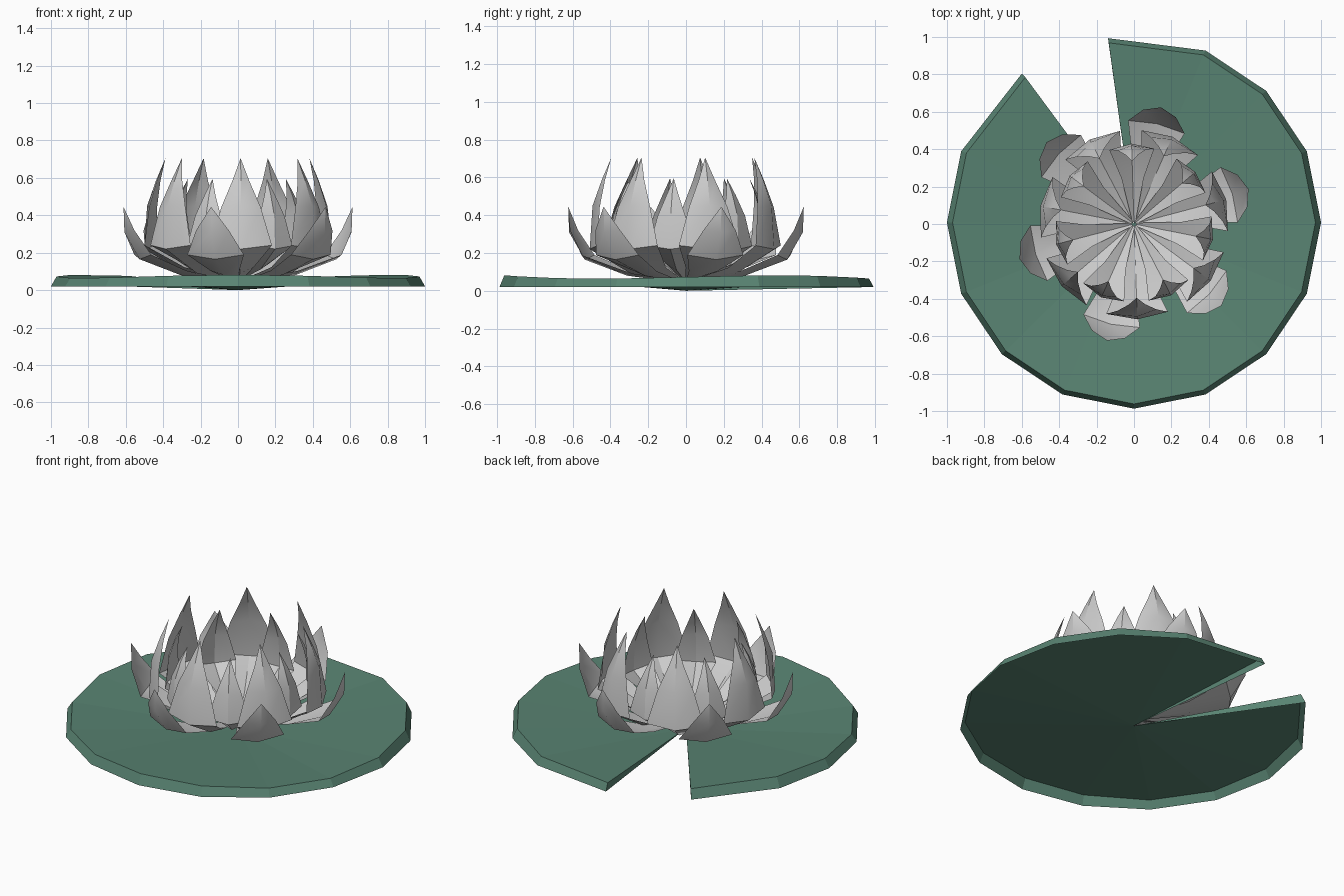
import bpy, bmesh, math
from mathutils import Vector

if "Cube" in bpy.data.objects:
    bpy.data.objects.remove(bpy.data.objects["Cube"])

green = bpy.data.materials.new("leaf_green")
green.diffuse_color = (0.10, 0.23, 0.17, 1)
green.use_nodes = True
green.node_tree.nodes["Principled BSDF"].inputs["Base Color"].default_value = green.diffuse_color


def finish(bm, name, mat=None, smooth=True):
    me = bpy.data.meshes.new(name)
    bm.to_mesh(me)
    bm.free()
    ob = bpy.data.objects.new(name, me)
    bpy.context.collection.objects.link(ob)
    if mat:
        me.materials.append(mat)
    if smooth:
        bpy.context.view_layer.objects.active = ob
        ob.select_set(True)
        bpy.ops.object.shade_smooth_by_angle(angle=math.radians(30))
        ob.select_set(False)
    return ob


# Lily pad: shallow sixteen-sided dish with a notch and a skirt, open underneath
bm = bmesh.new()
angles = [126.8] + [157.5 + 22.5 * i for i in range(13)] + [458.0]
centre = bm.verts.new((0, 0, 0))
top, bot = [], []
for i, a in enumerate(angles):
    t = math.radians(a)
    c, s = math.cos(t), math.sin(t)
    z = 0.073 + 0.009 * math.sin(3 * t)
    top.append(bm.verts.new((0.97 * c, 0.97 * s + 0.008, z)))
    bot.append(bm.verts.new((c, 0.995 * s + 0.008, 0.02)))
for i in range(len(angles) - 1):
    bm.faces.new((centre, top[i], top[i + 1]))
    bm.faces.new((top[i], bot[i], bot[i + 1], top[i + 1]))
bm.faces.new((centre, bot[0], top[0]))
bm.faces.new((centre, top[-1], bot[-1]))
finish(bm, "lily_pad", green, smooth=False)


def petal_ring(name, count, start, stations, tip):
    """Each station is radius, height, half width and inward lift of the edges."""
    bm = bmesh.new()
    for k in range(count):
        t = math.radians(start + 360 * k / count)
        out = Vector((math.cos(t), math.sin(t), 0))
        side = Vector((-out.y, out.x, 0))
        up = Vector((0, 0, 1))
        rows = []
        path = [s[:2] for s in stations] + [tip]
        for i, (r, z, w, lift) in enumerate(stations):
            a, b = path[max(i - 1, 0)], path[i + 1]
            d = Vector((b[0] - a[0], b[1] - a[1])).normalized()
            inward = (-d.y * out + d.x * up) * lift
            mid = out * r + up * z
            rows.append([bm.verts.new(p) for p in
                         (mid - side * w + inward, mid, mid + side * w + inward)])
        end = bm.verts.new(out * tip[0] + up * tip[1])
        for p, q in zip(rows, rows[1:]):
            for j in (0, 1):
                bm.faces.new((p[j], q[j], q[j + 1], p[j + 1]))
        for j in (0, 1):
            bm.faces.new((rows[-1][j], end, rows[-1][j + 1]))
    return finish(bm, name)


# Three rings of folded petals
petal_ring("outer_petals", 6, 17,
           [(0.01, 0.04, 0.008, 0), (0.32, 0.08, 0.08, 0.025),
            (0.55, 0.165, 0.155, 0.03), (0.635, 0.31, 0.09, 0.03)], (0.64, 0.445))
petal_ring("middle_petals", 7, 272,
           [(0.01, 0.045, 0.008, 0), (0.29, 0.09, 0.075, 0.035),
            (0.51, 0.22, 0.165, 0.04), (0.495, 0.45, 0.105, 0.035),
            (0.445, 0.59, 0.045, 0.015)], (0.395, 0.705))
petal_ring("inner_petals", 7, 246,
           [(0.01, 0.05, 0.008, 0), (0.26, 0.11, 0.06, 0.035),
            (0.43, 0.22, 0.12, 0.035), (0.42, 0.40, 0.075, 0.025),
            (0.38, 0.51, 0.033, 0.012)], (0.335, 0.595))
